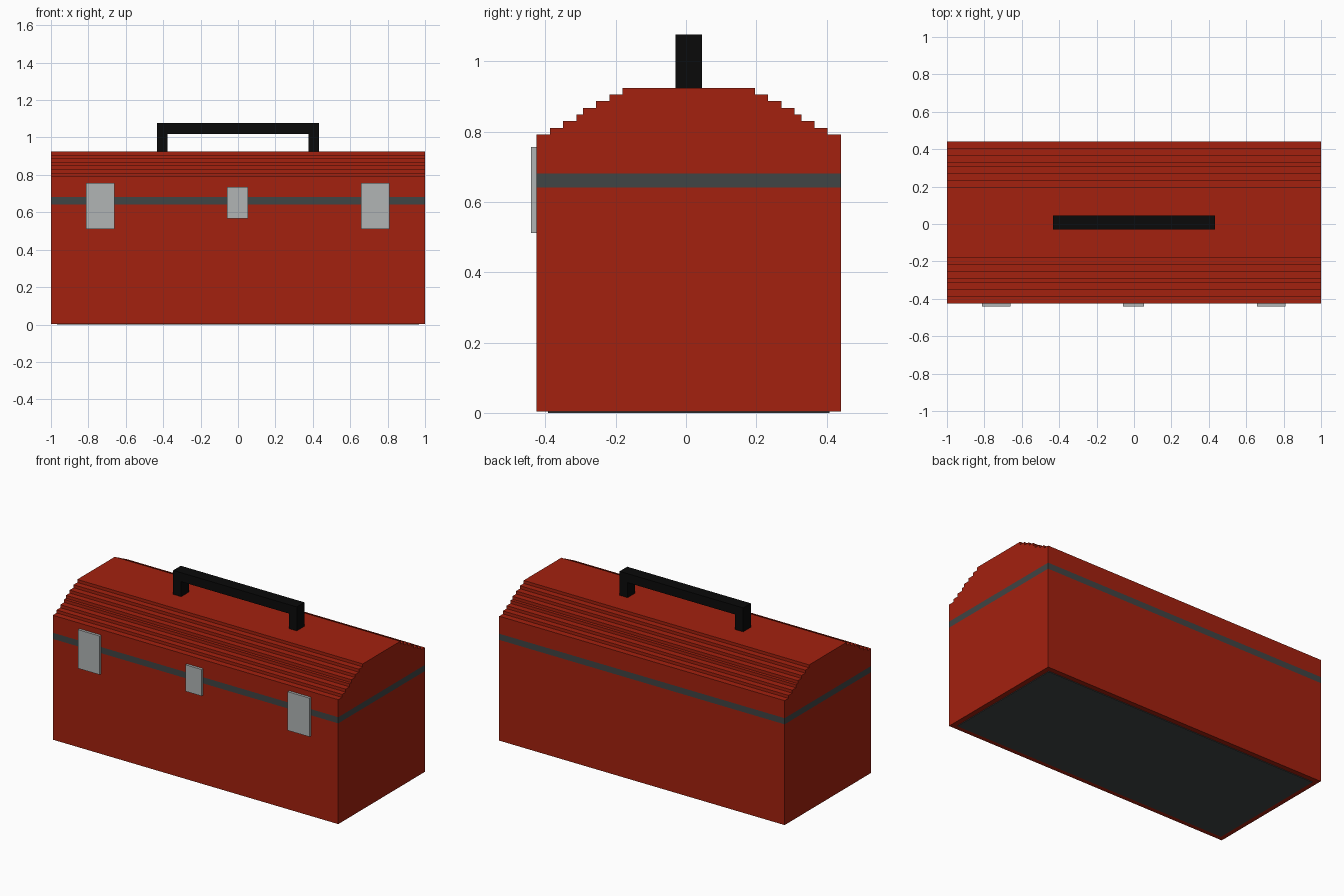
import bpy
import bmesh
from mathutils import Vector

cube = bpy.data.objects.get("Cube")
if cube:
    bpy.data.objects.remove(cube, do_unlink=True)


def material(name, rgb):
    mat = bpy.data.materials.new(name)
    mat.use_nodes = True
    colour = (*rgb, 1.0)
    mat.diffuse_color = colour
    mat.node_tree.nodes["Principled BSDF"].inputs["Base Color"].default_value = colour
    return mat


red = material("red paint", (0.37, 0.015, 0.0045))
charcoal = material("charcoal", (0.05, 0.058, 0.058))
black = material("black plastic", (0.003, 0.003, 0.003))
silver = material("silver metal", (0.44, 0.46, 0.46))


def prism(name, points, depth, mat):
    """Extrude a flat outline along a vector and make it an object."""
    bm = bmesh.new()
    face = bm.faces.new([bm.verts.new(p) for p in points])
    new = bmesh.ops.extrude_face_region(bm, geom=[face])["geom"]
    verts = [v for v in new if isinstance(v, bmesh.types.BMVert)]
    bmesh.ops.translate(bm, verts=verts, vec=Vector(depth))
    bmesh.ops.recalc_face_normals(bm, faces=bm.faces)
    mesh = bpy.data.meshes.new(name)
    bm.to_mesh(mesh)
    bm.free()
    mesh.materials.append(mat)
    obj = bpy.data.objects.new(name, mesh)
    bpy.context.collection.objects.link(obj)
    return obj


def box(name, x, y, z, mat):
    outline = [(x[0], y[0], z[0]), (x[1], y[0], z[0]),
               (x[1], y[1], z[0]), (x[0], y[1], z[0])]
    return prism(name, outline, (0, 0, z[1] - z[0]), mat)


MID_Y = 0.008          # the case sits slightly back to leave room for latches
HALF_Y = 0.433
FRONT = MID_Y - HALF_Y
BACK = MID_Y + HALF_Y
BASE, BAND_LOW, BAND_HIGH = 0.004, 0.642, 0.681
EAVE, RISE = 0.792, 0.019
TOP = EAVE + 7 * RISE

# Lower case, seam band and base plate
box("lower_case", (-1, 1), (FRONT, BACK), (BASE, BAND_LOW), red)
box("seam_band", (-1, 1), (FRONT, BACK), (BAND_LOW, BAND_HIGH), charcoal)
rim = 0.033
box("base_plate", (-1 + rim, 1 - rim), (FRONT + rim, BACK - rim), (0, BASE), charcoal)

# Stepped lid, from one half profile mirrored front to back
half_widths = [HALF_Y, 0.395, 0.358, 0.320, 0.301, 0.264, 0.226, 0.188]
half = [(HALF_Y, BAND_HIGH)]
for i, w in enumerate(half_widths):
    if i:
        half.append((w, EAVE + (i - 1) * RISE))
    half.append((w, EAVE + i * RISE))
profile = half + [(-y, z) for y, z in reversed(half)]
prism("stepped_lid", [(-1, MID_Y + y, z) for y, z in profile], (2, 0, 0), red)

# Carrying handle
outer, inner, bar = 0.433, 0.377, 1.02
half = [(inner, bar), (inner, TOP), (outer, TOP), (outer, 1.077)]
profile = half + [(-x, z) for x, z in reversed(half)]
prism("carry_handle", [(x, MID_Y - 0.038, z) for x, z in profile], (0, 0.076, 0), black)

# Front latches and lock plate
for name, x, half_w, z in (("right_latch", -0.737, 0.076, (0.512, 0.757)),
                           ("left_latch", 0.733, 0.076, (0.512, 0.757)),
                           ("lock_plate", -0.003, 0.057, (0.568, 0.736))):
    box(name, (x - half_w, x + half_w), (-0.441, FRONT), z, silver)
